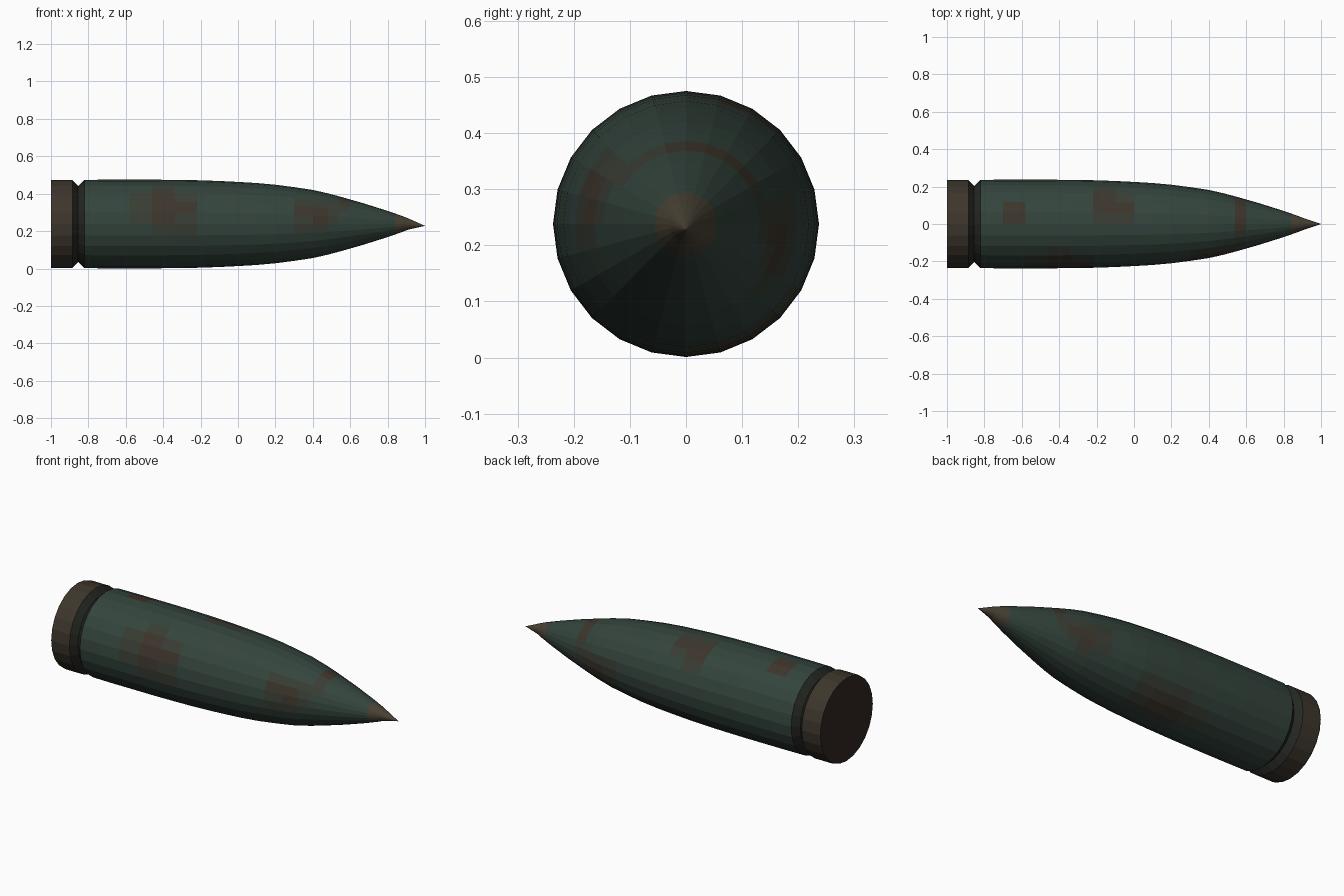
import bpy, bmesh, math

if "Cube" in bpy.data.objects:
    bpy.data.objects.remove(bpy.data.objects["Cube"])

SIDES = 24
AXIS_Z = 0.238


def material(name, rgb):
    m = bpy.data.materials.new(name)
    m.diffuse_color = (*rgb, 1)
    m.use_nodes = True
    m.node_tree.nodes["Principled BSDF"].inputs["Base Color"].default_value = m.diffuse_color
    return m


green = material("dark_green", (0.034, 0.058, 0.046))
stain = material("green_brown_stain", (0.040, 0.047, 0.034))
rust = material("rust_brown", (0.046, 0.036, 0.025))
dark = material("groove_dark", (0.018, 0.020, 0.016))
olive = material("olive_brown", (0.066, 0.054, 0.034))
base_brown = material("base_brown", (0.032, 0.021, 0.015))


def lathe(name, profile, mats, pick=None, cap_mat=None, tip=None):
    """Revolve (x, radius) points about the long axis; optional flat cap at the start and apex at the end."""
    bm = bmesh.new()
    rings = []
    for x, r in profile:
        rings.append([bm.verts.new((x, r * math.sin(2 * math.pi * i / SIDES),
                                    AXIS_Z + r * math.cos(2 * math.pi * i / SIDES)))
                      for i in range(SIDES)])
    for a, b in zip(rings, rings[1:]):
        for i in range(SIDES):
            j = (i + 1) % SIDES
            f = bm.faces.new((a[i], a[j], b[j], b[i]))
            if pick:
                c = f.calc_center_median()
                f.material_index = pick(c.x, math.degrees(math.atan2(c.y, c.z - AXIS_Z)))
    if cap_mat is not None:
        bm.faces.new(rings[0][::-1]).material_index = cap_mat
    if tip:
        apex = bm.verts.new(tip)
        for i in range(SIDES):
            bm.faces.new((rings[-1][i], rings[-1][(i + 1) % SIDES], apex))
    if cap_mat is not None:
        bmesh.ops.recalc_face_normals(bm, faces=bm.faces)
    else:
        # open strips: orient every face away from the axis
        for f in bm.faces:
            f.normal_update()
            c = f.calc_center_median()
            if f.normal.y * c.y + f.normal.z * (c.z - AXIS_Z) < 0:
                f.normal_flip()
    me = bpy.data.meshes.new(name)
    bm.to_mesh(me)
    bm.free()
    for m in mats:
        me.materials.append(m)
    ob = bpy.data.objects.new(name, me)
    bpy.context.collection.objects.link(ob)
    return ob


# weathering patches: x centre, angle from top, x half-size, angle half-size
PATCHES = [(-0.38, -68, 0.20, 32), (0.42, -72, 0.14, 30), (-0.12, 28, 0.13, 26),
           (0.58, 20, 0.05, 75), (-0.1, 150, 0.22, 32), (0.45, 100, 0.12, 28),
           (-0.62, 15, 0.09, 18)]


def weather(x, ang):
    d = min(math.hypot((x - px) / sx, ((ang - pa + 180) % 360 - 180) / sa)
            for px, pa, sx, sa in PATCHES)
    return 2 if d < 0.6 else 1 if d < 1.05 else 0


# rear band with flat base
lathe("base_band", [(-1.0, 0.234), (-0.99, 0.236), (-0.886, 0.236)],
      [rust, base_brown], cap_mat=1)

# V-shaped groove
lathe("groove", [(-0.886, 0.236), (-0.855, 0.203), (-0.82, 0.236)], [dark])

# tapered body
body = [(-0.82, 0.236), (-0.7, 0.237), (-0.58, 0.237), (-0.46, 0.237), (-0.34, 0.236),
        (-0.22, 0.234), (-0.1, 0.230), (0.0, 0.225), (0.1, 0.219), (0.2, 0.210),
        (0.3, 0.197), (0.4, 0.182), (0.48, 0.164), (0.54, 0.148), (0.6, 0.131),
        (0.67, 0.111), (0.74, 0.089), (0.8, 0.070), (0.84, 0.056)]
lathe("body", body, [green, stain, rust], pick=weather)

# pointed nose, slightly drooped
lathe("nose_tip", [(0.84, 0.056), (0.875, 0.044), (0.91, 0.030)], [olive],
      tip=(1.0, 0, 0.228))
